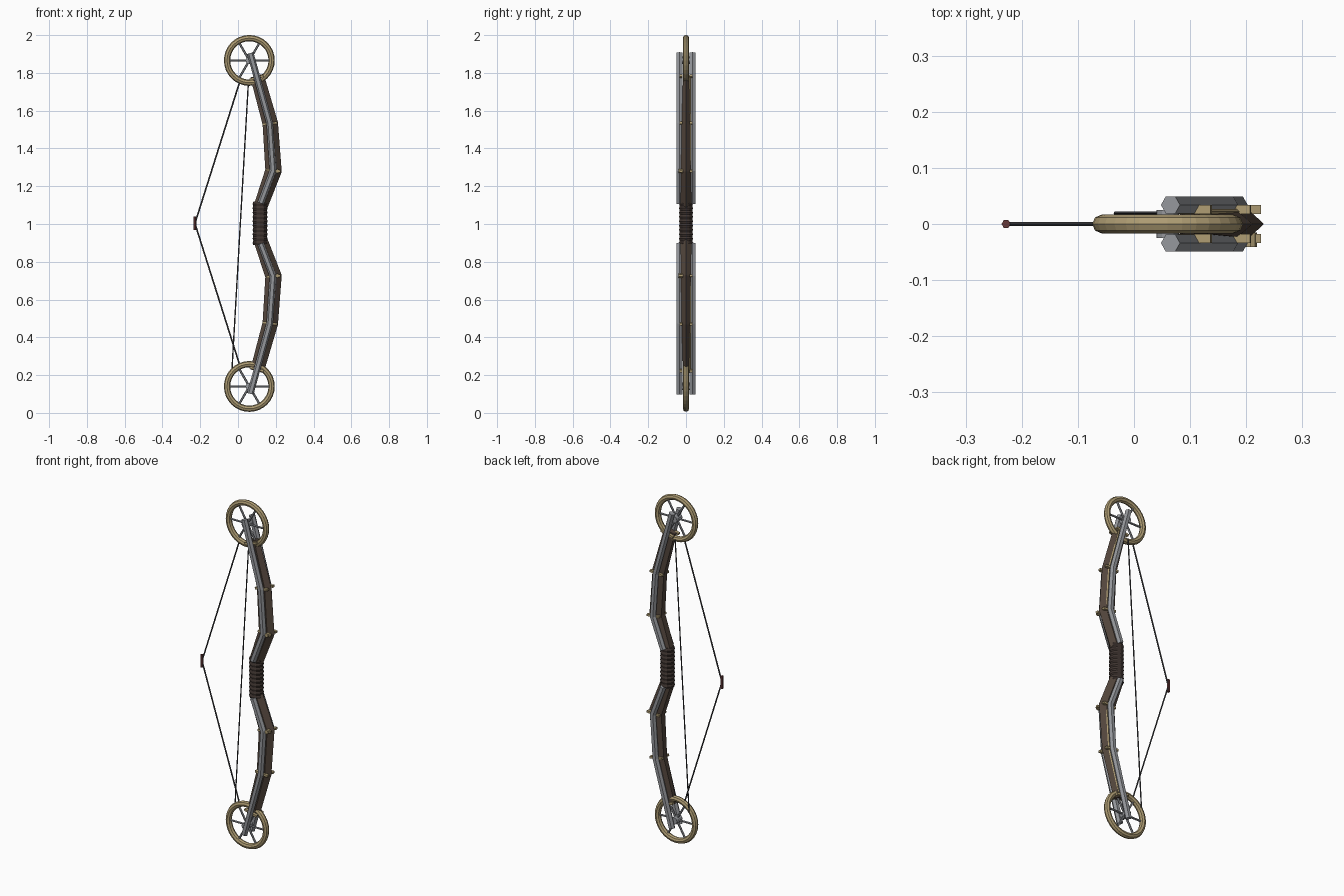
import bpy, bmesh, math
from mathutils import Vector, Matrix

if "Cube" in bpy.data.objects:
    bpy.data.objects.remove(bpy.data.objects["Cube"])

MID = 1.003  # mirror height between upper and lower limb


def material(name, r, g, b):
    m = bpy.data.materials.new(name)
    m.diffuse_color = (r, g, b, 1)
    m.use_nodes = True
    m.node_tree.nodes["Principled BSDF"].inputs["Base Color"].default_value = m.diffuse_color
    return m


BROWN = material("brown", 0.085, 0.06, 0.045, )
DARK = material("dark_brown", 0.05, 0.035, 0.03)
GOLD = material("brass", 0.42, 0.33, 0.17)
STEEL = material("steel", 0.30, 0.31, 0.33)
CORD = material("cord", 0.06, 0.06, 0.065)
RED = material("dark_red", 0.13, 0.04, 0.04)


def finish(name, bm, mat):
    bmesh.ops.recalc_face_normals(bm, faces=bm.faces[:])
    me = bpy.data.meshes.new(name)
    bm.to_mesh(me)
    bm.free()
    me.materials.append(mat)
    ob = bpy.data.objects.new(name, me)
    bpy.context.collection.objects.link(ob)
    return ob


def ngon(n, ru, rv=None, turn=0.0):
    rv = rv or ru
    return [(ru * math.cos(turn + 2 * math.pi * i / n),
             rv * math.sin(turn + 2 * math.pi * i / n)) for i in range(n)]


def sweep(name, path, profile, mat, y=0.0, scales=None, lower=False):
    """Mitred sweep of a (u, y) profile along an (x, z) path."""
    bm = bmesh.new()
    pts = [Vector(p) for p in path]
    rings = []
    for i, p in enumerate(pts):
        a = (pts[i] - pts[i - 1]).normalized() if i else (pts[1] - pts[0]).normalized()
        b = (pts[i + 1] - pts[i]).normalized() if i < len(pts) - 1 else a
        t = (a + b).normalized()
        n = Vector((t.y, -t.x)) / max(0.3, t.dot(a))
        su, sv = scales[i] if scales else (1, 1)
        ring = []
        for u, v in profile:
            q = p + n * u * su
            z = 2 * MID - q.y if lower else q.y
            ring.append(bm.verts.new((q.x, y + v * sv, z)))
        rings.append(ring)
    k = len(profile)
    for r, s in zip(rings, rings[1:]):
        for j in range(k):
            bm.faces.new((r[j], r[(j + 1) % k], s[(j + 1) % k], s[j]))
    bm.faces.new(rings[0])
    bm.faces.new(rings[-1])
    return finish(name, bm, mat)


def box(name, loc, size, mat, angle=0.0):
    bm = bmesh.new()
    m = Matrix.Translation(loc) @ Matrix.Rotation(angle, 4, 'Y') @ Matrix.Diagonal((*size, 1))
    bmesh.ops.create_cube(bm, size=1, matrix=m)
    return finish(name, bm, mat)


def pin(name, x, y, z, r, depth, mat, seg=8):
    bm = bmesh.new()
    m = Matrix.Translation((x, y, z)) @ Matrix.Rotation(math.pi / 2, 4, 'X')
    bmesh.ops.create_cone(bm, cap_ends=True, segments=seg, radius1=r, radius2=r,
                          depth=depth, matrix=m)
    return finish(name, bm, mat)


ROD = [(0.12, 1.11), (0.185, 1.283), (0.168, 1.532), (0.065, 1.905)]
CORE = [(0.116, 1.09), (0.185, 1.283), (0.168, 1.532), (0.098, 1.785)]
CORE_SECTION = [(-0.04, -0.016), (-0.04, 0.016), (-0.01, 0.024), (0.018, 0.024),
                (0.046, 0.0), (0.018, -0.024), (-0.01, -0.024)]
CORE_SCALES = [(0.85, 1.2), (1, 1.1), (0.95, 0.95), (0.85, 0.65)]
WHEEL = (0.06, 1.866)

for lower in (False, True):
    tag = "lower_" if lower else "upper_"
    flip = lambda z: 2 * MID - z if lower else z
    sign = -1 if lower else 1

    # wooden limb with a ridged front, and its brass side strip
    sweep(tag + "limb", CORE, CORE_SECTION, BROWN, scales=CORE_SCALES, lower=lower)
    strip = [(x + 0.017, z) for x, z in CORE]
    sweep(tag + "limb_strip", strip, ngon(4, 0.005), GOLD, y=0.022, lower=lower)

    # hexagonal steel rods on both sides
    for side, y in (("front", -0.034), ("back", 0.034)):
        sweep(tag + side + "_rod", ROD, ngon(6, 0.0175), STEEL, y=y, lower=lower)
        # brass brackets at the limb joints
        for i, (x, z, a) in enumerate([(0.187, 1.283, 0.1), (0.169, 1.532, -0.12),
                                       (0.1, 1.775, -0.27)]):
            box(f"{tag}{side}_bracket_{i}", (x, y * 0.75, flip(z)),
                (0.078, 0.016, 0.012), GOLD, a * sign)

    # bolt on the front side of the limb elbow
    pin(tag + "elbow_bolt", 0.208, -0.028, flip(1.28), 0.011, 0.026, GOLD)

    # wheel: rim, spokes, hub
    wx, wz = WHEEL[0], flip(WHEEL[1])
    bpy.ops.mesh.primitive_torus_add(location=(wx, 0, wz), rotation=(math.pi / 2, 0, 0),
                                     major_radius=0.118, minor_radius=0.0165,
                                     major_segments=32, minor_segments=8)
    rim = bpy.context.object
    rim.name = tag + "wheel_rim"
    rim.data.materials.append(GOLD)
    for i in range(6):
        a = i * math.pi / 3
        end = (wx + 0.112 * math.cos(a), wz + 0.112 * math.sin(a))
        sweep(f"{tag}spoke_{i}", [(wx, wz), end], ngon(6, 0.006), STEEL)
    pin(tag + "wheel_hub", wx, 0, wz, 0.02, 0.05, STEEL, 12)

    # drawn half of the bowstring
    sweep(tag + "bowstring", [(-0.228, MID), (0.01, 1.756)], ngon(6, 0.0042), CORD, lower=lower)

# cable running from wheel to wheel
sweep("cable", [(0.055, 1.75), (-0.033, 0.21)], ngon(6, 0.0035), CORD, y=0.019)

# red serving at the middle of the string
sweep("string_serving", [(-0.228, MID - 0.036), (-0.228, MID + 0.036)], ngon(6, 0.008), RED)

# wrapped grip with ribs
N = 20
grip_path = [(0.117, 0.888 + 0.23 * i / N) for i in range(N + 1)]
grip_scales = [(1.0, 1.0) if i % 2 else (0.9, 0.9) for i in range(N + 1)]
sweep("grip", grip_path, ngon(12, 0.04, 0.037), DARK, scales=grip_scales)
